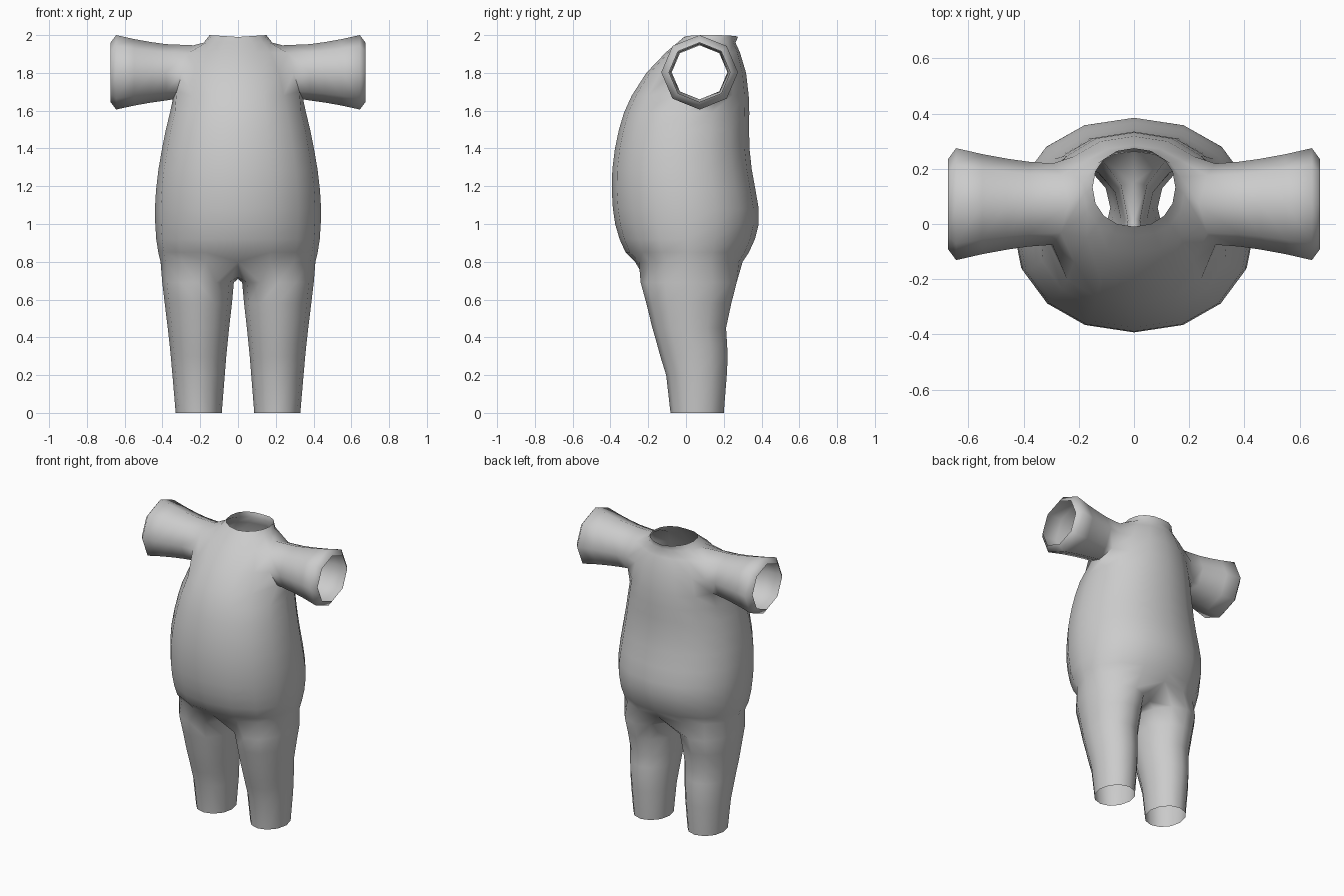
import bpy, bmesh, math

if "Cube" in bpy.data.objects:
    bpy.data.objects.remove(bpy.data.objects["Cube"])

cloth = bpy.data.materials.new("grey_cloth")
cloth.diffuse_color = (0.6, 0.6, 0.6, 1)
cloth.use_nodes = True
cloth.node_tree.nodes["Principled BSDF"].inputs["Base Color"].default_value = cloth.diffuse_color

bm = bmesh.new()


def bridge(a, b, closed):
    """Quads between two equally long rows of vertices."""
    n = len(a)
    for i in range(n if closed else n - 1):
        j = (i + 1) % n
        bm.faces.new((a[i], a[j], b[j], b[i]))


def torso_row(z, rx, front, back):
    """Half ring from front centre round the +x side to back centre."""
    cy, ry = (front + back) / 2, (back - front) / 2
    row = []
    for j in range(9):
        a = math.pi * j / 8
        s, c = max(math.sin(a), 0), math.cos(a)
        x = 0 if j in (0, 8) else rx * s ** 0.93
        y = cy - ry * math.copysign(abs(c) ** 0.93, c)
        row.append(bm.verts.new((x, y, z)))
    return row


# Torso: height, half width, front y, back y
torso = [torso_row(*r) for r in (
    (0.80, 0.410, -0.270, 0.300), (0.85, 0.422, -0.320, 0.333),
    (0.92, 0.433, -0.352, 0.365), (1.00, 0.438, -0.375, 0.385),
    (1.08, 0.440, -0.387, 0.385), (1.18, 0.434, -0.393, 0.368),
    (1.29, 0.421, -0.390, 0.348), (1.40, 0.402, -0.376, 0.336),
    (1.50, 0.382, -0.355, 0.334), (1.59, 0.360, -0.328, 0.335),
    (1.68, 0.335, -0.287, 0.332), (1.80, 0.300, -0.210, 0.318),
    (1.91, 0.235, -0.105, 0.285), (1.96, 0.182, -0.045, 0.262),
    (1.99, 0.150, -0.010, 0.275))]
for v in torso[-1]:
    v.co.z += 0.01 * v.co.x / 0.15

# Sleeve: octagonal root set into the torso side, flaring to the cuff
ARM_Y, ARM_Z = 0.072, 1.803
lo, mid, hi = torso[10:13]
root = [lo[4], lo[5], mid[5], hi[5], hi[4], hi[3], mid[3], lo[3]]
root_x = (0.345, 0.325, 0.295, 0.265, 0.235, 0.265, 0.295, 0.325)


def octagon_point(x, r, i):
    a = math.pi * i / 4
    return (x, ARM_Y + r * 1.03 * math.sin(a), ARM_Z - r * math.cos(a))


for i, v in enumerate(root):
    v.co = octagon_point(root_x[i], 0.143, i)
prev = root
for x, r in ((0.38, 0.149), (0.46, 0.160), (0.55, 0.176), (0.645, 0.197), (0.675, 0.157)):
    ring = [bm.verts.new(octagon_point(x, r, i)) for i in range(8)]
    bridge(prev, ring, True)
    prev = ring

# Torso skin, leaving the arm hole open
for k in range(len(torso) - 1):
    a, b = torso[k], torso[k + 1]
    if k in (10, 11):
        bridge(a[:4], b[:4], False)
        bridge(a[5:], b[5:], False)
    else:
        bridge(a, b, False)
bm.verts.remove(mid[4])

# Leg: hip arc plus a crotch strip forms the top loop
crotch = [bm.verts.new((0, y, z)) for y, z in ((0.15, 0.72), (0.02, 0.71), (-0.12, 0.72))]
prev = torso[0] + crotch
for z, x0, x1, front, back in (
        (0.69, 0.022, 0.401, -0.240, 0.268), (0.58, 0.032, 0.388, -0.210, 0.240),
        (0.45, 0.047, 0.372, -0.178, 0.212), (0.37, 0.055, 0.363, -0.155, 0.217),
        (0.30, 0.062, 0.356, -0.136, 0.221), (0.20, 0.070, 0.347, -0.105, 0.216),
        (0.00, 0.086, 0.330, -0.082, 0.200)):
    ring = []
    for k in range(12):
        a = math.radians(-120 + 30 * k)
        ring.append(bm.verts.new(((x0 + x1) / 2 + (x1 - x0) / 2 * math.cos(a),
                                  (front + back) / 2 + (back - front) / 2 * math.sin(a), z)))
    bridge(ring, prev, True)
    prev = ring

bmesh.ops.recalc_face_normals(bm, faces=bm.faces[:])
mesh = bpy.data.meshes.new("body_suit")
bm.to_mesh(mesh)
bm.free()
mesh.materials.append(cloth)
suit = bpy.data.objects.new("body_suit", mesh)
bpy.context.collection.objects.link(suit)

# Other half
mirror = suit.modifiers.new("mirror", 'MIRROR')
mirror.use_axis[0] = True
mirror.merge_threshold = 0.0005

bpy.context.view_layer.objects.active = suit
suit.select_set(True)
bpy.ops.object.shade_smooth_by_angle(angle=math.radians(65))
